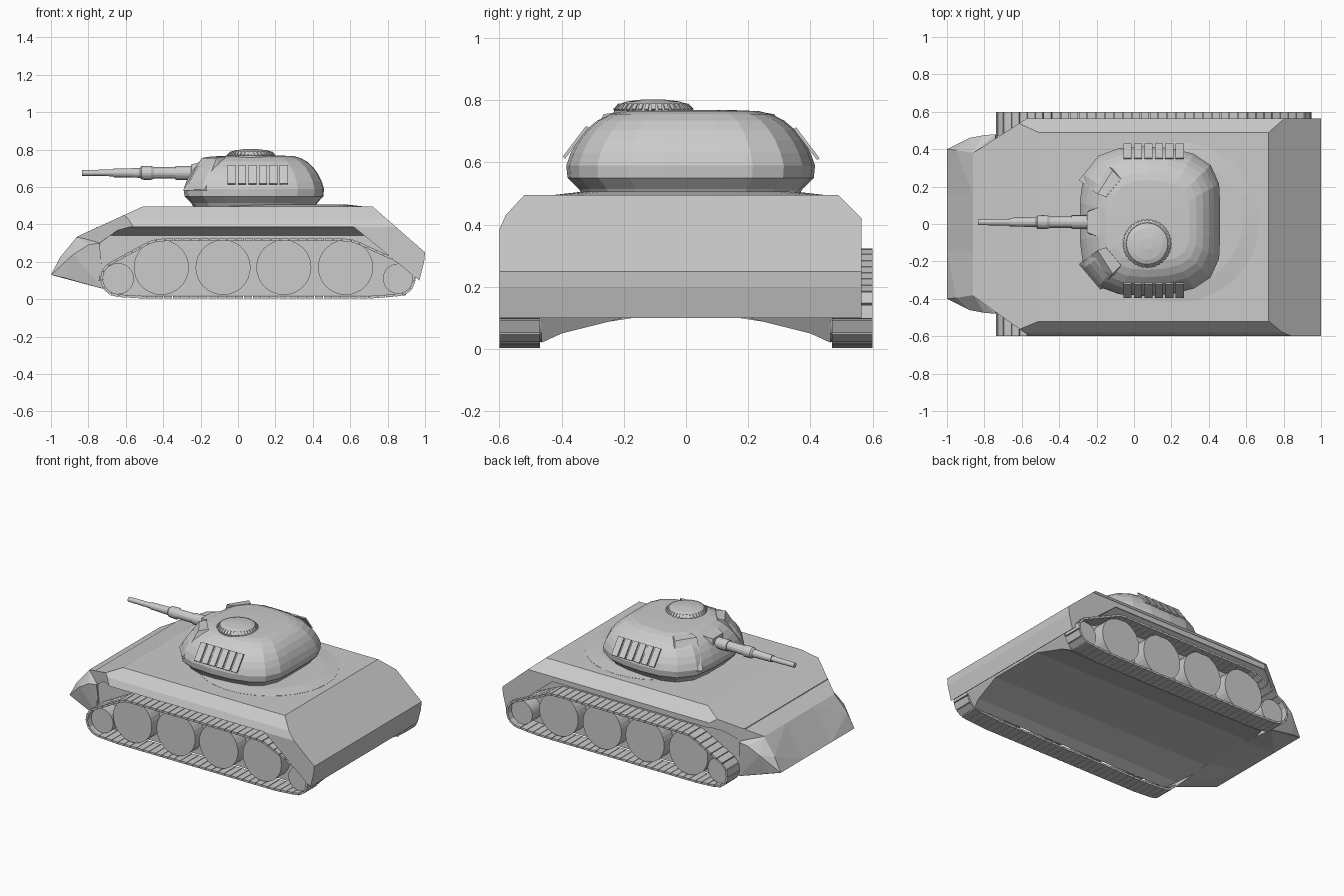
import bpy, bmesh, math
from mathutils import Matrix, Vector

if "Cube" in bpy.data.objects:
    bpy.data.objects.remove(bpy.data.objects["Cube"])


def finish(name, bm):
    bmesh.ops.recalc_face_normals(bm, faces=bm.faces)
    me = bpy.data.meshes.new(name)
    bm.to_mesh(me)
    bm.free()
    ob = bpy.data.objects.new(name, me)
    bpy.context.collection.objects.link(ob)
    return ob


def loft(bm, rings):
    vs = [[bm.verts.new(p) for p in r] for r in rings]
    n = len(vs[0])
    for a, b in zip(vs, vs[1:]):
        for i in range(n):
            bm.faces.new((a[i], a[(i + 1) % n], b[(i + 1) % n], b[i]))
    bm.faces.new(vs[0][::-1])
    bm.faces.new(vs[-1])


def cut(bm, co, no):
    geom = bm.verts[:] + bm.edges[:] + bm.faces[:]
    bmesh.ops.bisect_plane(bm, geom=geom, plane_co=co, plane_no=no, clear_outer=True)
    bmesh.ops.holes_fill(bm, edges=bm.edges[:], sides=0)


def convex(name, pts):
    bm = bmesh.new()
    for p in pts:
        bm.verts.new(p)
    bmesh.ops.convex_hull(bm, input=bm.verts[:])
    junk = [v for v in bm.verts if not v.link_faces]
    bmesh.ops.delete(bm, geom=junk, context='VERTS')
    return finish(name, bm)


def box(bm, loc, size, rot=Matrix()):
    bmesh.ops.create_cube(bm, size=1, matrix=Matrix.Translation(loc) @ rot @ Matrix.Diagonal((*size, 1)))


def lathe(name, profile, origin, axis, n):
    # profile of (distance along axis, radius)
    rot = Vector((0, 0, 1)).rotation_difference(Vector(axis)).to_matrix()
    bm = bmesh.new()
    loft(bm, [[Vector(origin) + rot @ Vector((r * math.cos(2 * math.pi * i / n),
               r * math.sin(2 * math.pi * i / n), d)) for i in range(n)] for d, r in profile])
    return finish(name, bm)


def front_cuts(bm):
    cut(bm, (-.58, .56, 0), (-.18, .28, 0))
    cut(bm, (-.58, -.585, 0), (-.20, -.28, 0))


# upper hull: side profile extruded across, then chamfered
prof = [(-.51, .495), (.72, .495), (1, .25), (.995, .2), (.97, .1), (.945, .12), (.62, .385),
        (-.62, .385), (-.74, .3), (-.74, .1), (-1, .13), (-.86, .335)]
bm = bmesh.new()
loft(bm, [[(x, y, z) for x, z in prof] for y in (-.6, .565)])
cut(bm, (0, .49, .495), (0, .07, .07))
cut(bm, (0, -.52, .495), (0, -.065, .06))
cut(bm, (0, -.58, .43), (0, -.045, .02))
front_cuts(bm)
finish("upper_hull", bm)

# lower hull with arched belly between the tracks
sec = [(-.465, .02), (-.4, .05), (-.2, .1), (.2, .1), (.4, .05), (.465, .02),
       (.465, .34), (.555, .386), (-.585, .386), (-.465, .34)]
bm = bmesh.new()
loft(bm, [[(x, y, z) for y, z in sec] for x in (-.76, .95)])
cut(bm, (-.7, 0, .06), (-.6, 0, -1))
cut(bm, (.92, 0, .06), (.8, 0, -.5))
cut(bm, (.62, 0, .388), (.27, 0, .33))
front_cuts(bm)
finish("lower_hull", bm)

# nose corners with flared mudguards
for s, side in ((-1, "right"), (1, "left")):
    convex(side + "_nose", [(x, s * y, z) for x, y, z in (
        (-1, .4, .13), (-.95, .395, .225), (-.86, .38, .335), (-.93, .43, .17), (-.88, .46, .24),
        (-.8, .475, .29), (-.74, .48, .3), (-.74, .47, .2), (-.72, .46, .055), (-.93, .42, .115),
        (-1, .15, .13), (-.74, .17, .1), (-.86, .15, .335), (-.74, .2, .335))])

# running gear
wheels = [(x, .17, .147) for x in (-.41, -.08, .245, .575)] + [(-.64, .11, .083), (.855, .11, .08)]


def arc(cx, cz, r, a0, a1, n=10):
    return [Vector((cx + r * math.cos(math.radians(a0 + (a1 - a0) * i / n)), 0,
                    cz + r * math.sin(math.radians(a0 + (a1 - a0) * i / n)))) for i in range(n + 1)]


path = (arc(-.64, .11, .092, 125, 260) + [Vector((-.5, 0, .01)), Vector((.7, 0, .01))]
        + arc(.855, .11, .088, -80, 52) + arc(.575, .165, .152, 58, 90)
        + arc(-.41, .165, .152, 90, 122))
path.append(path[0])
total = sum((b - a).length for a, b in zip(path, path[1:]))
links = 76
pitch = total / links


def at(d):
    d %= total
    for a, b in zip(path, path[1:]):
        if d <= (b - a).length:
            return a.lerp(b, d / max((b - a).length, 1e-9))
        d -= (b - a).length
    return path[-1]


for s, side in ((-1, "right"), (1, "left")):
    bm = bmesh.new()
    for i in range(links):
        a, b = at(i * pitch), at((i + 1) * pitch)
        d = b - a
        box(bm, (a + b) / 2 + Vector((0, s * .535, 0)), (pitch * .92, .13, .014),
            Matrix.Rotation(-math.atan2(d.z, d.x), 4, 'Y'))
    finish(side + "_track", bm)
    for k, (x, z, r) in enumerate(wheels):
        lathe(f"{side}_wheel_{k}", [(0, r), (.1, r)], (x, s * .46, z), (0, s, 0), 32)

# turret: half plan outline mirrored, scaled per level
half = [(.46, .1), (.455, .2), (.41, .3), (.32, .36), (.2, .39), (.06, .4), (-.08, .39),
        (-.19, .35), (-.27, .25), (-.29, .1)]
plan = half + [(x, -y) for x, y in reversed(half)]
levels = [(.495, .87), (.515, .9), (.55, .99), (.59, 1), (.63, .965), (.67, .91), (.705, .84),
          (.735, .75), (.755, .65), (.765, .55), (.769, .3)]
bm = bmesh.new()
loft(bm, [[(.1 + (x - .1) * f, .015 + y * f, z) for x, y in plan] for z, f in levels])
finish("turret", bm)

# shallow raised ring on the deck
bm = bmesh.new()
loft(bm, [[(.22 + f * .45 * math.cos(i * math.pi / 16), .01 + f * .43 * math.sin(i * math.pi / 16), z)
           for i in range(32)] for z, f in ((.49, 1), (.496, 1), (.506, .8))])
finish("turret_ring", bm)

# angled cheek armour either side of the gun
for s, side in ((1, "left"), (-1, "right")):
    convex(side + "_cheek", [(x, .01 + s * y, z) for x, y, z in (
        (-.295, .225, .58), (-.18, .36, .58), (-.195, .15, .755), (-.115, .275, .755), (-.07, .23, .762),
        (-.15, .135, .762), (-.1, .14, .58), (-.06, .3, .58))])

# gun and mantlet
convex("mantlet", [(x, .01 + s * y, z) for s in (1, -1) for x, y, z in (
    (-.25, .055, .635), (-.25, .055, .72), (-.16, .09, .745), (-.2, .09, .59), (-.05, .09, .745), (-.05, .09, .6))])
lathe("gun_barrel", [(0, .016), (.17, .018), (.17, .023), (.31, .026), (.32, .036), (.37, .038),
                     (.385, .031), (.5, .031), (.5, .037), (.59, .037), (.62, .03)], (-.835, .01, .675), (1, 0, 0), 16)

# cupola with a ribbed rim
lathe("cupola", [(-.03, .126), (.005, .126), (.026, .11), (.034, .085), (.041, .03)], (.07, -.105, .762), (0, 0, 1), 36)
bm = bmesh.new()
for i in range(36):
    r = Matrix.Rotation(i * math.pi / 18, 4, 'Z')
    box(bm, Vector((.07, -.105, .776)) + r @ Vector((.117, 0, 0)), (.024, .013, .012),
        r @ Matrix.Rotation(.8, 4, 'Y'))
finish("cupola_rim", bm)

# rows of side plates on the turret
for s, side, y, z in ((1, "left", .388, .66), (-1, "right", -.355, .665)):
    bm = bmesh.new()
    for i in range(6):
        box(bm, (-.035 + i * .056, y, z), (.044, .01, .125), Matrix.Rotation(s * .65, 4, 'X'))
    finish(side + "_turret_plates", bm)
